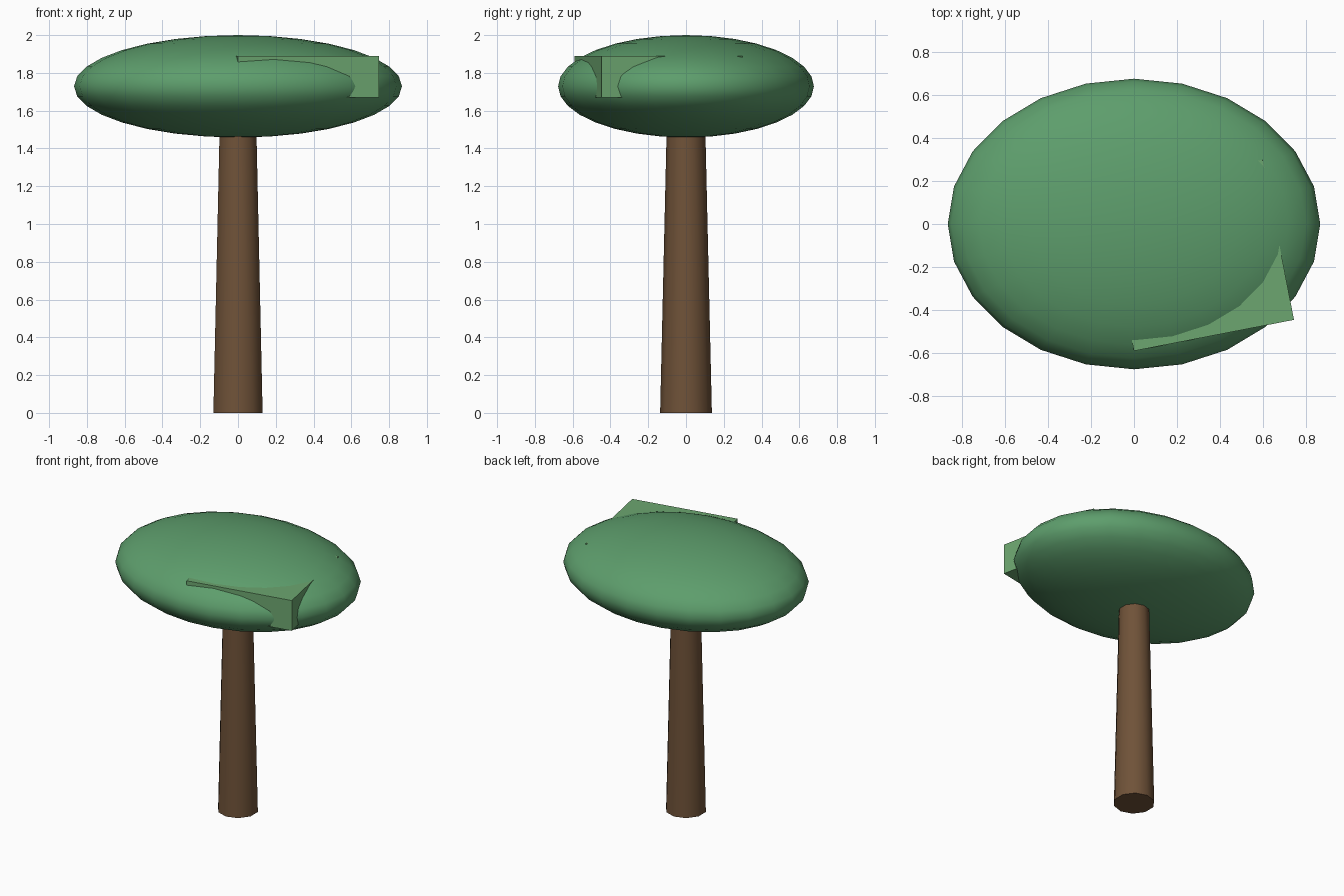
import bpy
import math

if "Cube" in bpy.data.objects:
    bpy.data.objects.remove(bpy.data.objects["Cube"])


def finish(name, color, smooth):
    """Name the active part, colour it and set its shading."""
    obj = bpy.context.object
    obj.name = name
    mat = bpy.data.materials.new(name + "_colour")
    mat.diffuse_color = (*color, 1)
    mat.use_nodes = True
    mat.node_tree.nodes["Principled BSDF"].inputs["Base Color"].default_value = mat.diffuse_color
    obj.data.materials.append(mat)
    bpy.ops.object.transform_apply(location=False, rotation=False, scale=True)
    if smooth:
        bpy.ops.object.shade_smooth_by_angle(angle=math.radians(50))
    return obj


# Tapered ten-sided trunk, running up into the canopy
trunk_height = 1.56
bpy.ops.mesh.primitive_cone_add(vertices=10, radius1=0.137, radius2=0.101,
                                depth=trunk_height, location=(0, 0, trunk_height / 2))
finish("trunk", (0.16, 0.085, 0.04), True)

# Flattened oval canopy
bpy.ops.mesh.primitive_uv_sphere_add(segments=24, ring_count=16, radius=1,
                                     location=(0, 0, 1.729))
bpy.context.object.scale = (0.868, 0.677, 0.271)
finish("canopy", (0.11, 0.34, 0.15), True)

# Square leaf slab, turned and mostly sunk into the canopy
bpy.ops.mesh.primitive_cube_add(size=1, location=(0.30, -0.146, 1.78),
                                rotation=(0, 0, math.radians(11)))
bpy.context.object.scale = (0.76, 0.76, 0.22)
finish("leaf_slab", (0.15, 0.38, 0.16), False)
